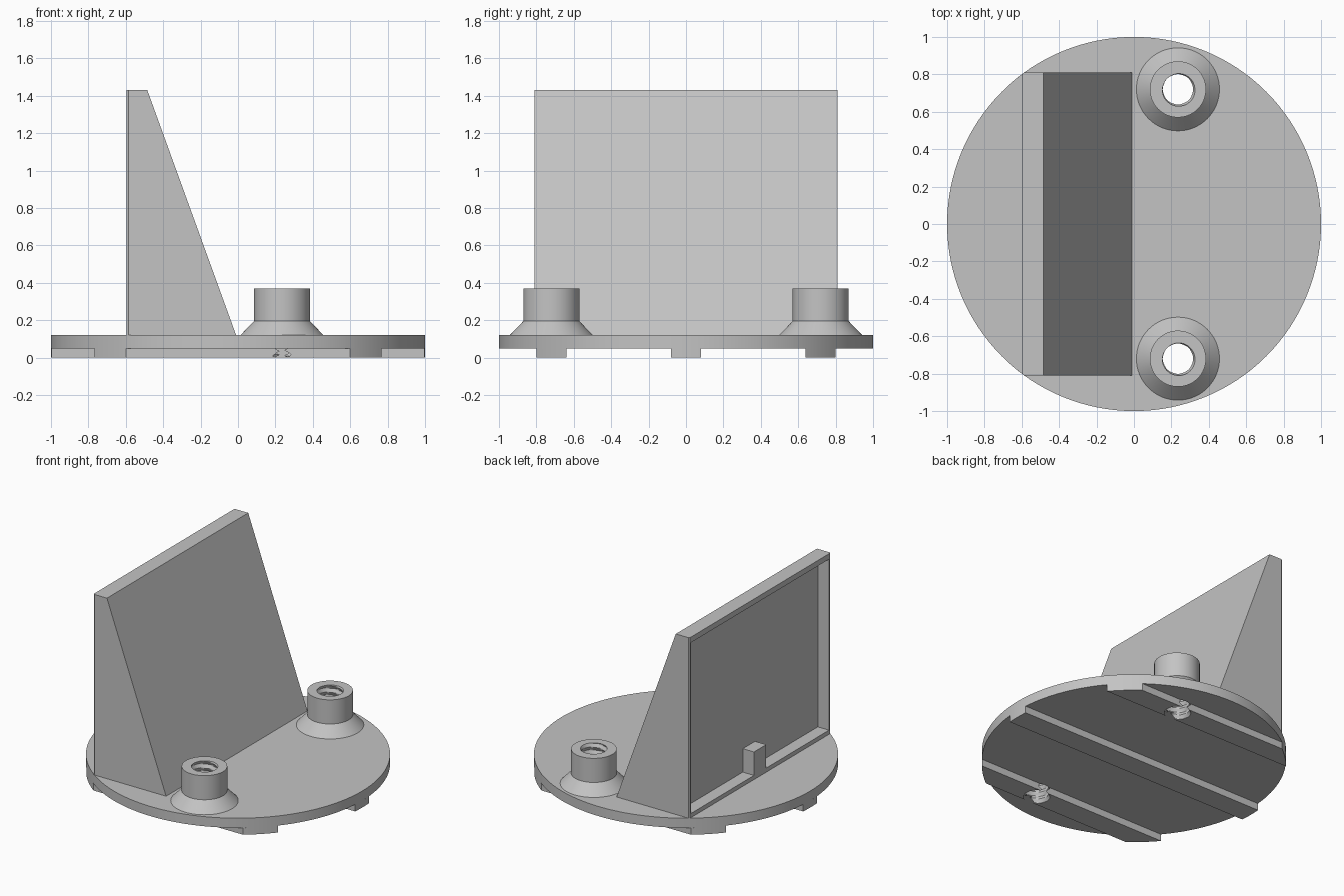
import bpy, bmesh, math
from math import sin, cos, pi, sqrt, asin
from mathutils import Vector

cube = bpy.data.objects.get("Cube")
if cube:
    bpy.data.objects.remove(cube, do_unlink=True)

grey = bpy.data.materials.new("light_grey")
grey.use_nodes = True
colour = (0.55, 0.55, 0.55, 1)
grey.diffuse_color = colour
grey.node_tree.nodes["Principled BSDF"].inputs["Base Color"].default_value = colour

PLATE_BOTTOM, PLATE_TOP = 0.05, 0.12
BOSS_X, BOSS_Y, BOSS_TOP = 0.235, 0.72, 0.37
WEDGE_BACK, WEDGE_TOP, WEDGE_Y = -0.595, 1.43, 0.81


def finish(name, bm):
    bmesh.ops.recalc_face_normals(bm, faces=bm.faces)
    mesh = bpy.data.meshes.new(name)
    bm.to_mesh(mesh)
    bm.free()
    mesh.materials.append(grey)
    obj = bpy.data.objects.new(name, mesh)
    bpy.context.collection.objects.link(obj)
    return obj


def prism(name, outline, depth):
    """Extrude a closed 3D outline along a vector."""
    bm = bmesh.new()
    face = bm.faces.new([bm.verts.new(p) for p in outline])
    new = bmesh.ops.extrude_face_region(bm, geom=[face], use_keep_orig=True)["geom"]
    bmesh.ops.translate(bm, verts=[v for v in new if isinstance(v, bmesh.types.BMVert)],
                        vec=Vector(depth))
    return finish(name, bm)


def box(name, x, y, z):
    outline = [(x[0], y[0], z[0]), (x[1], y[0], z[0]), (x[1], y[1], z[0]), (x[0], y[1], z[0])]
    return prism(name, outline, (0, 0, z[1] - z[0]))


def stack(name, rings, centre, sides):
    """Closed solid from rings given as (z, radius function of angle)."""
    bm = bmesh.new()
    loops = []
    for z, radius in rings:
        angles = [2 * pi * i / sides for i in range(sides)]
        loops.append([bm.verts.new((centre[0] + radius(a) * cos(a),
                                    centre[1] + radius(a) * sin(a), z)) for a in angles])
    for low, high in zip(loops, loops[1:]):
        for i in range(sides):
            j = (i + 1) % sides
            bm.faces.new((low[i], low[j], high[j], high[i]))
    bm.faces.new(loops[0][::-1])
    bm.faces.new(loops[-1])
    return finish(name, bm)


def round_solid(name, profile, centre=(0, 0), sides=64):
    return stack(name, [(z, lambda a, r=r: r) for r, z in profile], centre, sides)


def carve(obj, cutter, operation='DIFFERENCE'):
    mod = obj.modifiers.new("cut", 'BOOLEAN')
    mod.operation, mod.solver, mod.object = operation, 'EXACT', cutter
    bpy.context.view_layer.objects.active = obj
    bpy.ops.object.modifier_apply(modifier=mod.name)


def thread_cutter(centre, inner=0.08, outer=0.094, pitch=0.05, steps=8):
    """Rod whose radius follows a triangular helix."""
    def ring(z):
        def radius(a):
            phase = (z / pitch - a / (2 * pi)) % 1
            return inner + (outer - inner) * (1 - abs(2 * phase - 1))
        return z, radius
    count = int(0.48 / pitch * steps)
    return stack("thread_cutter", [ring(-0.053 + i * pitch / steps) for i in range(count)],
                 centre, 40)


# Round base plate
plate = round_solid("base_plate", [(1, PLATE_BOTTOM), (1, PLATE_TOP)], sides=128)


# Ribs under the plate, with ends following its rim
def rib(name, y0, y1):
    n = 8
    arc = [y0 + (y1 - y0) * i / n for i in range(n + 1)]
    outline = [(sqrt(1 - y * y), y, 0) for y in arc]
    outline += [(-sqrt(1 - y * y), y, 0) for y in reversed(arc)]
    return prism(name, outline, (0, 0, PLATE_BOTTOM))


ribs = [rib(n + "_rib", y - 0.08, y + 0.08)
        for n, y in (("front", -BOSS_Y), ("middle", 0), ("back", BOSS_Y))]

# Threaded bosses with a flared foot
bosses = []
for side, y in (("front", -BOSS_Y), ("back", BOSS_Y)):
    bosses.append(round_solid(side + "_boss", [(0.222, PLATE_TOP), (0.15, 0.195),
                                               (0.15, BOSS_TOP)], (BOSS_X, y)))

# Threaded holes through boss, plate and rib
for boss, under in zip(bosses, (ribs[0], ribs[2])):
    y = -BOSS_Y if boss is bosses[0] else BOSS_Y
    cutter = thread_cutter((BOSS_X, y))
    for part in (boss, plate, under):
        carve(part, cutter)
    bpy.data.objects.remove(cutter, do_unlink=True)

# Sloped wedge wall, trimmed to the plate rim and hollowed at the rear
section = [(WEDGE_BACK, PLATE_TOP), (-0.01, PLATE_TOP), (-0.485, WEDGE_TOP),
           (WEDGE_BACK, WEDGE_TOP)]
wedge = prism("wedge_wall", [(x, -WEDGE_Y, z) for x, z in section], (0, 2 * WEDGE_Y, 0))
rim = round_solid("rim_cutter", [(1, -0.1), (1, 1.6)], sides=128)
recess = box("recess_cutter", (-0.75, -0.505), (-0.79, 0.79), (0.15, 1.39))
carve(wedge, rim, 'INTERSECT')
carve(wedge, recess)
for helper in (rim, recess):
    bpy.data.objects.remove(helper, do_unlink=True)

# Small block standing in the recess
peg = box("recess_block", (WEDGE_BACK, -0.50), (-0.07, 0.07), (0.145, 0.32))

# Smooth round surfaces, crisp edges
bpy.ops.object.select_all(action='DESELECT')
for part in [plate, wedge, peg] + ribs + bosses:
    part.select_set(True)
bpy.context.view_layer.objects.active = plate
bpy.ops.object.shade_smooth_by_angle(angle=math.radians(25))
